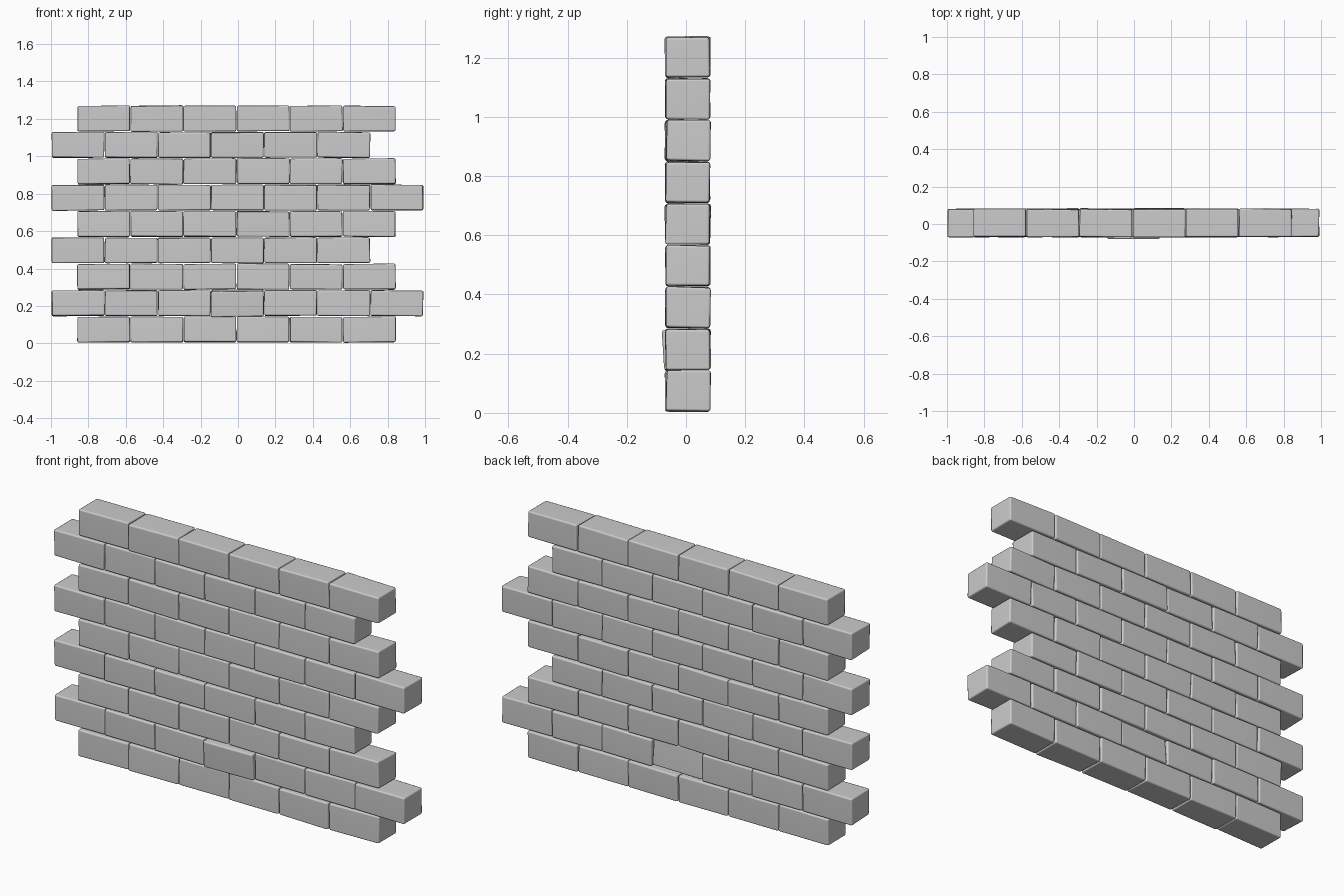
import bpy, bmesh, random
from mathutils import Matrix, Vector, Euler

if "Cube" in bpy.data.objects:
    bpy.data.objects.remove(bpy.data.objects["Cube"])

random.seed(7)
PITCH_X, PITCH_Z = 0.284, 0.141
SIZE = Vector((0.281, 0.149, 0.136))


def brick(name, centre, tilt):
    # Slightly irregular box with softened edges
    bm = bmesh.new()
    bmesh.ops.create_cube(bm, size=1)
    rot = Euler(tilt).to_matrix()
    for v in bm.verts:
        p = Vector([a * b for a, b in zip(v.co, SIZE)])
        p += Vector([random.uniform(-0.002, 0.002) for _ in range(3)])
        v.co = rot @ p
    bmesh.ops.bevel(bm, geom=bm.edges[:], offset=0.008, segments=2,
                    profile=0.5, affect='EDGES')
    for f in bm.faces:
        f.smooth = True
    mesh = bpy.data.meshes.new(name)
    bm.to_mesh(mesh)
    bm.free()
    ob = bpy.data.objects.new(name, mesh)
    ob.location = centre
    bpy.context.collection.objects.link(ob)
    ob.modifiers.new("Flat faces", 'WEIGHTED_NORMAL')
    return ob


# Nine staggered courses; two of the offset courses have a seventh brick
for row in range(9):
    offset = row % 2 == 1
    count = 7 if row in (1, 5) else 6
    start = -0.855 if offset else -0.718
    for i in range(count):
        tilt = [random.uniform(-0.018, 0.018), random.uniform(-0.009, 0.009),
                random.uniform(-0.008, 0.008)]
        pos = Vector((start + i * PITCH_X, 0.006 + random.uniform(-0.002, 0.002),
                      0.074 + row * PITCH_Z))
        # One loose brick leans out of the front face
        if row == 1 and i == 3:
            tilt[0] = 0.07
            pos.y = -0.003
        brick(f"brick_row{row + 1}_{i + 1}", pos, tilt)
